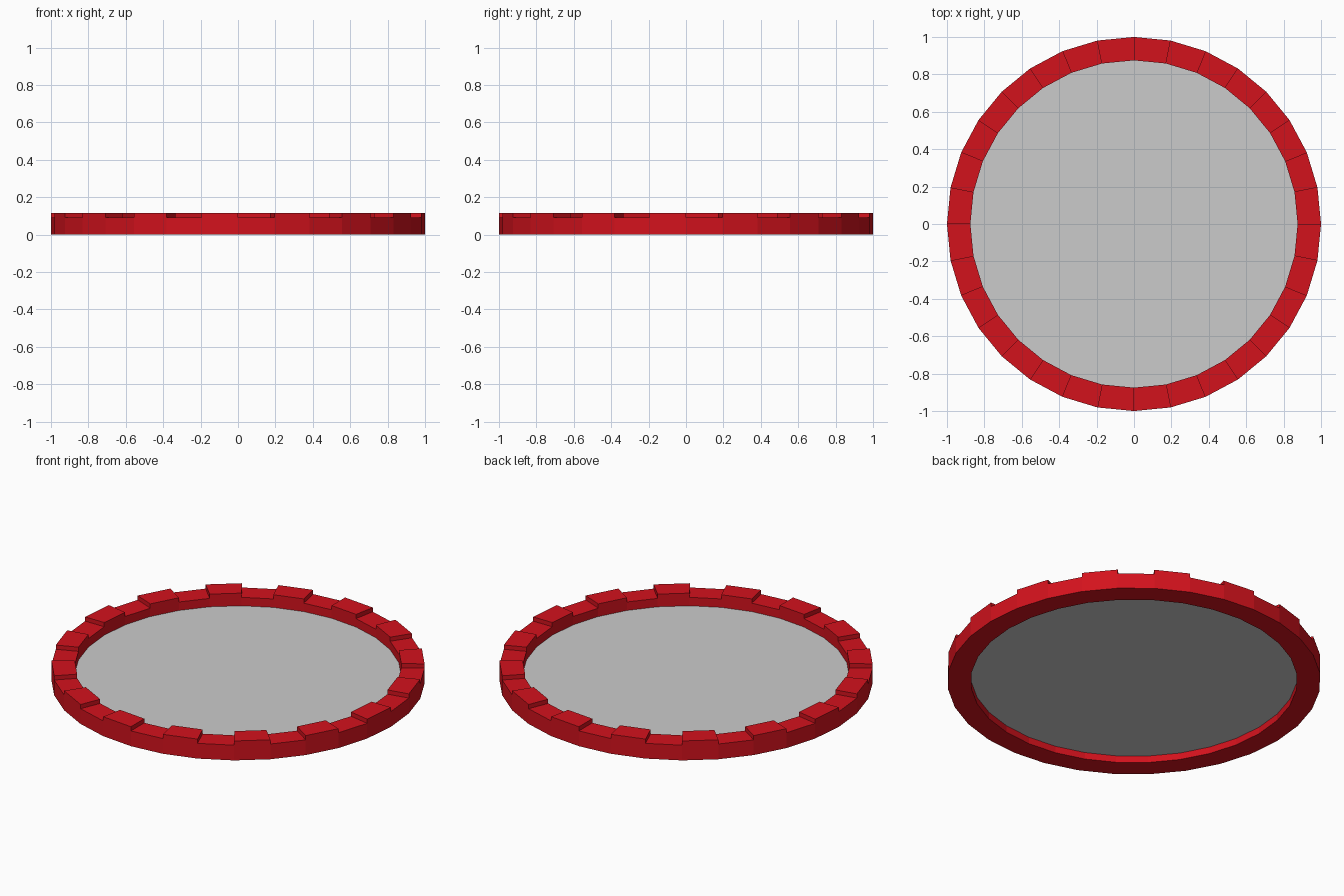
import bpy, bmesh, math

if "Cube" in bpy.data.objects:
    bpy.data.objects.remove(bpy.data.objects["Cube"])

N = 32                      # sides of the ring
R_OUT, R_IN = 1.0, 0.875
LOW, HIGH = 0.09, 0.115     # notch height, raised block height
FLOOR = 0.04


def circle(bm, r, z):
    return [bm.verts.new((r * math.cos(2 * math.pi * i / N),
                          r * math.sin(2 * math.pi * i / N), z)) for i in range(N)]


def finish(bm, name):
    mesh = bpy.data.meshes.new(name)
    bm.to_mesh(mesh)
    bm.free()
    obj = bpy.data.objects.new(name, mesh)
    bpy.context.collection.objects.link(obj)
    return obj


# Notched rim: plain ring whose every second top face carries a raised block
bm = bmesh.new()
bo, bi = circle(bm, R_OUT, 0), circle(bm, R_IN, 0)
lo, li = circle(bm, R_OUT, LOW), circle(bm, R_IN, LOW)
ho, hi = circle(bm, R_OUT, HIGH), circle(bm, R_IN, HIGH)
for i in range(N):
    j = (i + 1) % N
    bm.faces.new((bo[i], bo[j], lo[j], lo[i]))
    bm.faces.new((bi[j], bi[i], li[i], li[j]))
    bm.faces.new((bo[j], bo[i], bi[i], bi[j]))
    if i % 2:
        bm.faces.new((ho[i], ho[j], hi[j], hi[i]))
        bm.faces.new((lo[i], lo[j], ho[j], ho[i]))
        bm.faces.new((li[j], li[i], hi[i], hi[j]))
        bm.faces.new((li[i], lo[i], ho[i], hi[i]))
        bm.faces.new((lo[j], li[j], hi[j], ho[j]))
    else:
        bm.faces.new((lo[i], lo[j], li[j], li[i]))
rim = finish(bm, "notched_rim")

red = bpy.data.materials.new("red")
red.diffuse_color = (0.65, 0.006, 0.012, 1)
red.use_nodes = True
red.node_tree.nodes["Principled BSDF"].inputs["Base Color"].default_value = red.diffuse_color
rim.data.materials.append(red)

# Thin floor panel inside the rim
bm = bmesh.new()
bm.faces.new(circle(bm, R_IN, FLOOR))
finish(bm, "floor_panel")
